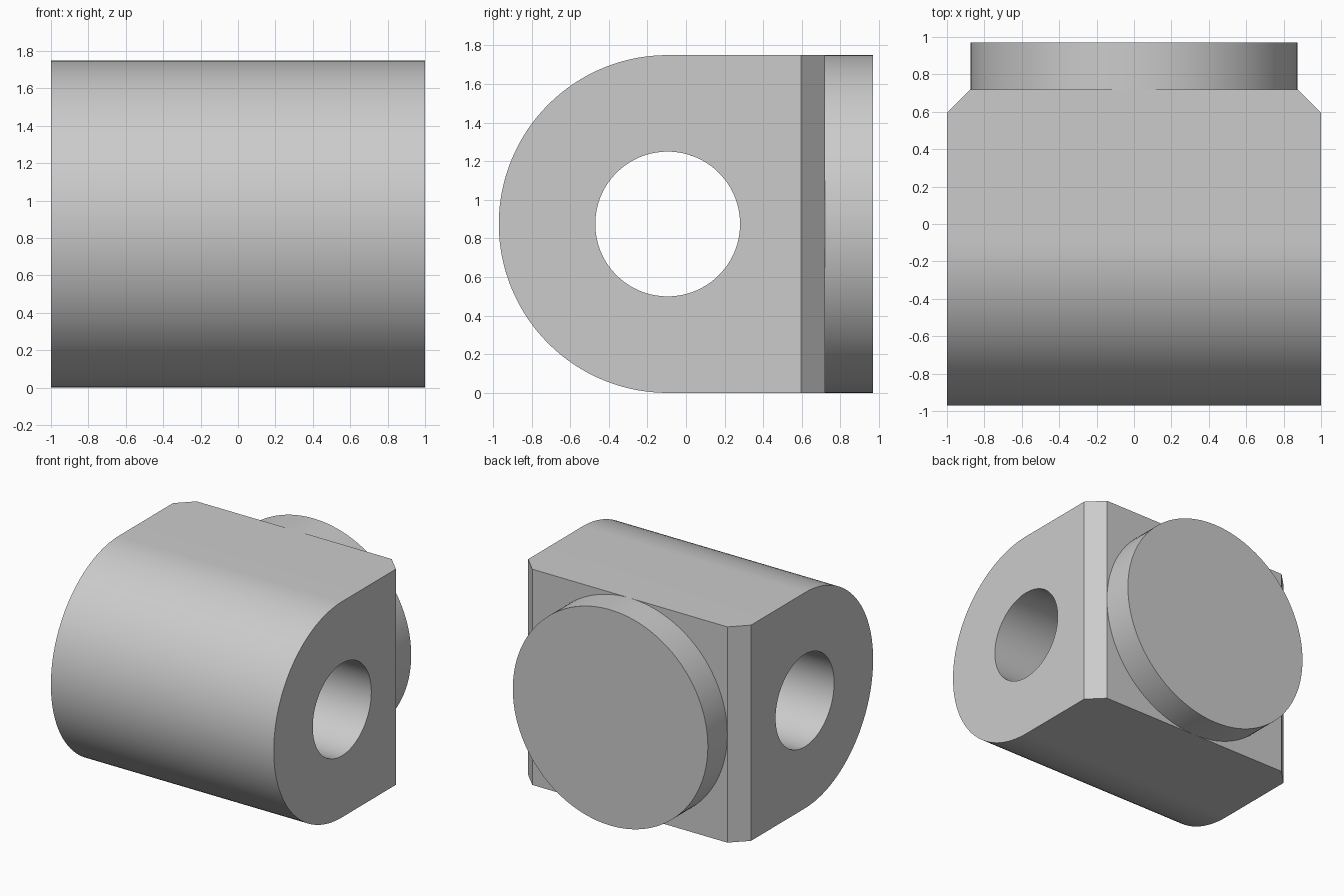
import bpy, bmesh, math
from mathutils import Matrix

if "Cube" in bpy.data.objects:
    bpy.data.objects.remove(bpy.data.objects["Cube"], do_unlink=True)

R = 0.875            # outer radius, also the axis height
HOLE_R = 0.375
AXIS_Y = -0.095
BACK_Y = 0.72
END_Y = 0.97
CHAMFER = 0.125

grey = bpy.data.materials.new("plain_grey")
grey.use_nodes = True
colour = (0.6, 0.6, 0.6, 1)
grey.diffuse_color = colour
grey.node_tree.nodes["Principled BSDF"].inputs["Base Color"].default_value = colour


def add_object(name, bm):
    bmesh.ops.recalc_face_normals(bm, faces=bm.faces)
    mesh = bpy.data.meshes.new(name)
    bm.to_mesh(mesh)
    bm.free()
    mesh.materials.append(grey)
    obj = bpy.data.objects.new(name, mesh)
    bpy.context.collection.objects.link(obj)
    return obj


def cylinder(name, radius, depth, centre, turn_axis):
    bm = bmesh.new()
    place = Matrix.Translation(centre) @ Matrix.Rotation(math.pi / 2, 4, turn_axis)
    bmesh.ops.create_cone(bm, cap_ends=True, segments=128, radius1=radius,
                          radius2=radius, depth=depth, matrix=place)
    return add_object(name, bm)


def activate(obj):
    bpy.ops.object.select_all(action='DESELECT')
    obj.select_set(True)
    bpy.context.view_layer.objects.active = obj


# Body: round-fronted side profile extruded across the width
bm = bmesh.new()
steps = 64
profile = [(BACK_Y, 2 * R)]
for i in range(steps + 1):
    a = math.pi / 2 + math.pi * i / steps
    profile.append((AXIS_Y + R * math.cos(a), R + R * math.sin(a)))
profile.append((BACK_Y, 0))
face = bm.faces.new([bm.verts.new((-1, y, z)) for y, z in profile])
side = bmesh.ops.extrude_face_region(bm, geom=[face])["geom"]
bmesh.ops.translate(bm, vec=(2, 0, 0),
                    verts=[v for v in side if isinstance(v, bmesh.types.BMVert)])

# Chamfer on the two upright back edges
upright = [e for e in bm.edges
           if all(v.co.y > BACK_Y - 0.01 for v in e.verts)
           and abs(e.verts[0].co.x - e.verts[1].co.x) < 0.01]
bmesh.ops.bevel(bm, geom=upright, offset=CHAMFER, offset_type='OFFSET',
                segments=1, affect='EDGES')
body = add_object("body", bm)

# Cross hole through the body
cutter = cylinder("hole_cutter", HOLE_R, 3, (0, AXIS_Y, R), 'Y')
cutter.hide_render = True
cut = body.modifiers.new("cross_hole", 'BOOLEAN')
cut.operation = 'DIFFERENCE'
cut.solver = 'EXACT'
cut.object = cutter
activate(body)
bpy.ops.object.modifier_apply(modifier=cut.name)
bpy.data.objects.remove(cutter, do_unlink=True)

# Round boss on the back
boss = cylinder("back_boss", R, END_Y - BACK_Y, (0, (BACK_Y + END_Y) / 2, R), 'X')

for obj in (body, boss):
    activate(obj)
    bpy.ops.object.shade_smooth_by_angle(angle=math.radians(30))
